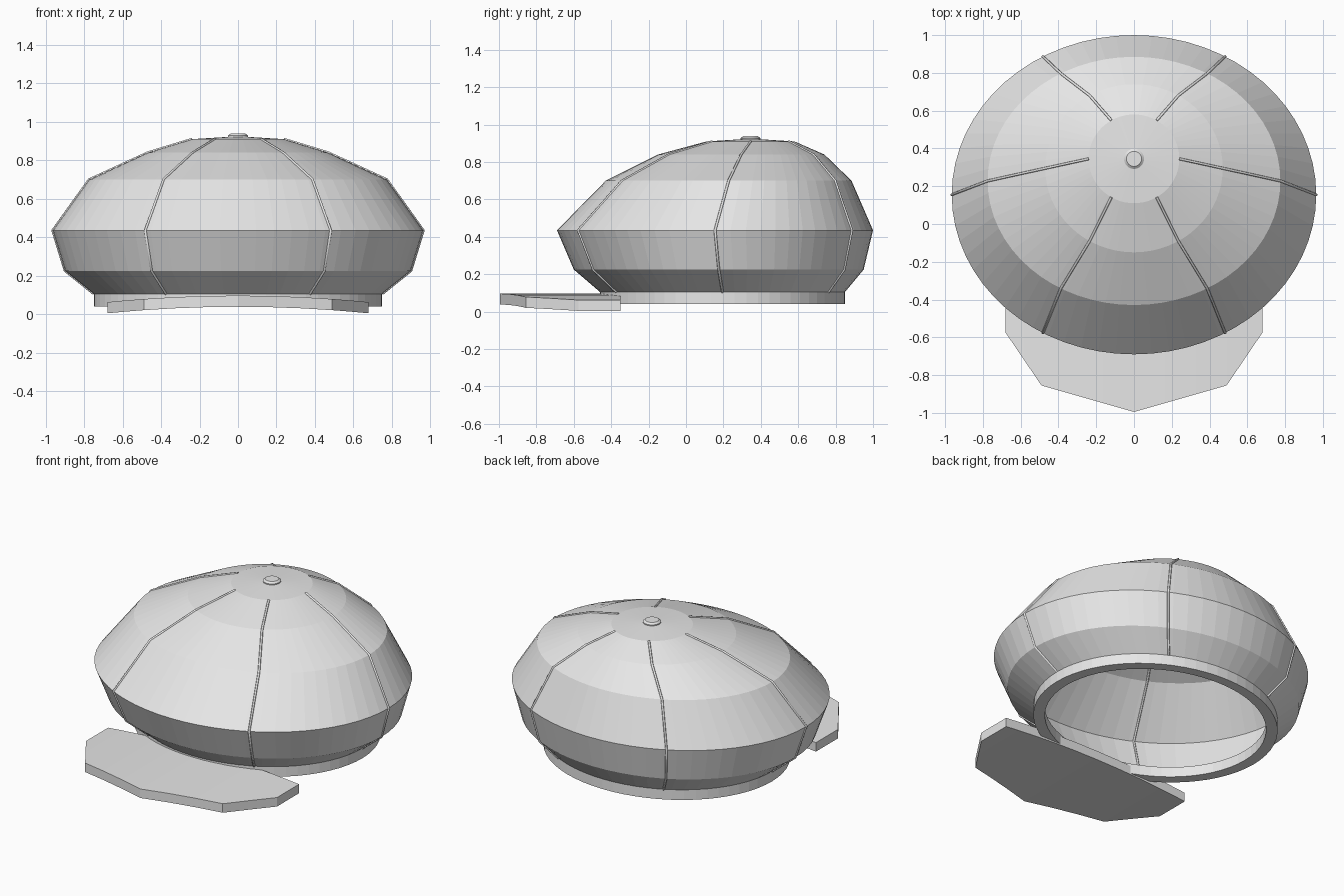
import bpy, bmesh, math

if "Cube" in bpy.data.objects:
    bpy.data.objects.remove(bpy.data.objects["Cube"])

SEG = 64
grey = bpy.data.materials.new("light_grey")
grey.diffuse_color = (0.8, 0.8, 0.8, 1)
grey.use_nodes = True
grey.node_tree.nodes["Principled BSDF"].inputs["Base Color"].default_value = grey.diffuse_color


def make(name, bm):
    bmesh.ops.recalc_face_normals(bm, faces=bm.faces)
    me = bpy.data.meshes.new(name)
    bm.to_mesh(me)
    bm.free()
    me.materials.append(grey)
    ob = bpy.data.objects.new(name, me)
    bpy.context.collection.objects.link(ob)
    return ob


def ring_point(ring, a):
    z, rx, ry, cy = ring
    return (rx * math.cos(a), cy + ry * math.sin(a), z)


def loft(name, rings, apex=None, closed=False, cap_top=False):
    """Join a stack of elliptical rings (z, rx, ry, centre y)."""
    bm = bmesh.new()
    loops = [[bm.verts.new(ring_point(r, 2 * math.pi * i / SEG)) for i in range(SEG)]
             for r in rings]
    pairs = list(zip(loops, loops[1:]))
    if closed:
        pairs.append((loops[-1], loops[0]))
    for lo, hi in pairs:
        for i in range(SEG):
            j = (i + 1) % SEG
            bm.faces.new((lo[i], lo[j], hi[j], hi[i]))
    if apex:
        tip = bm.verts.new(apex)
        for i in range(SEG):
            bm.faces.new((loops[-1][i], loops[-1][(i + 1) % SEG], tip))
    if cap_top:
        bm.faces.new(loops[-1])
    return make(name, bm)


# Puffed crown, open underneath
crown = [
    (0.105, 0.75, 0.655, 0.195),
    (0.225, 0.90, 0.775, 0.175),
    (0.435, 0.965, 0.845, 0.155),
    (0.70, 0.775, 0.657, 0.228),
    (0.84, 0.47, 0.445, 0.295),
    (0.91, 0.24, 0.235, 0.345),
]
loft("crown", crown, apex=(0, 0.345, 0.925))

# Head band with a rectangular section
loft("head_band", [
    (0.04, 0.75, 0.655, 0.195), (0.105, 0.75, 0.655, 0.195),
    (0.105, 0.68, 0.593, 0.195), (0.04, 0.68, 0.593, 0.195)], closed=True)

# Top button
loft("button", [(0.915, 0.053, 0.053, 0.345), (0.928, 0.053, 0.053, 0.345),
                (0.938, 0.04, 0.04, 0.345)], cap_top=True)

# Six raised seams running down the crown
for k in range(6):
    cu = bpy.data.curves.new("seam", "CURVE")
    cu.dimensions = "3D"
    cu.bevel_depth = 0.007
    cu.bevel_resolution = 1
    cu.use_fill_caps = True
    sp = cu.splines.new("POLY")
    sp.points.add(len(crown) - 1)
    for p, r in zip(sp.points, crown):
        p.co = (*ring_point(r, math.radians(60 * k)), 1)
    cu.materials.append(grey)
    bpy.context.collection.objects.link(bpy.data.objects.new("seam_%d" % (k + 1), cu))

# Arched visor: straight back edge, faceted front edge
BACK, THICK = -0.35, 0.058


def front_y(x):
    x = abs(x)
    if x <= 0.49:
        return -0.995 + 0.14 * x / 0.49
    return -0.855 + 0.28 * (x - 0.49) / 0.19


bm = bmesh.new()
columns = []
for x in (-0.68, -0.585, -0.49, -0.33, -0.165, 0, 0.165, 0.33, 0.49, 0.585, 0.68):
    z = 0.038 - 0.034 * (x / 0.68) ** 2
    columns.append([bm.verts.new(c) for c in (
        (x, BACK, z), (x, front_y(x), z),
        (x, front_y(x), z + THICK), (x, BACK, z + THICK))])
for a, b in zip(columns, columns[1:]):
    for i in range(4):
        j = (i + 1) % 4
        bm.faces.new((a[i], a[j], b[j], b[i]))
bm.faces.new(columns[0])
bm.faces.new(columns[-1])
make("visor", bm)
